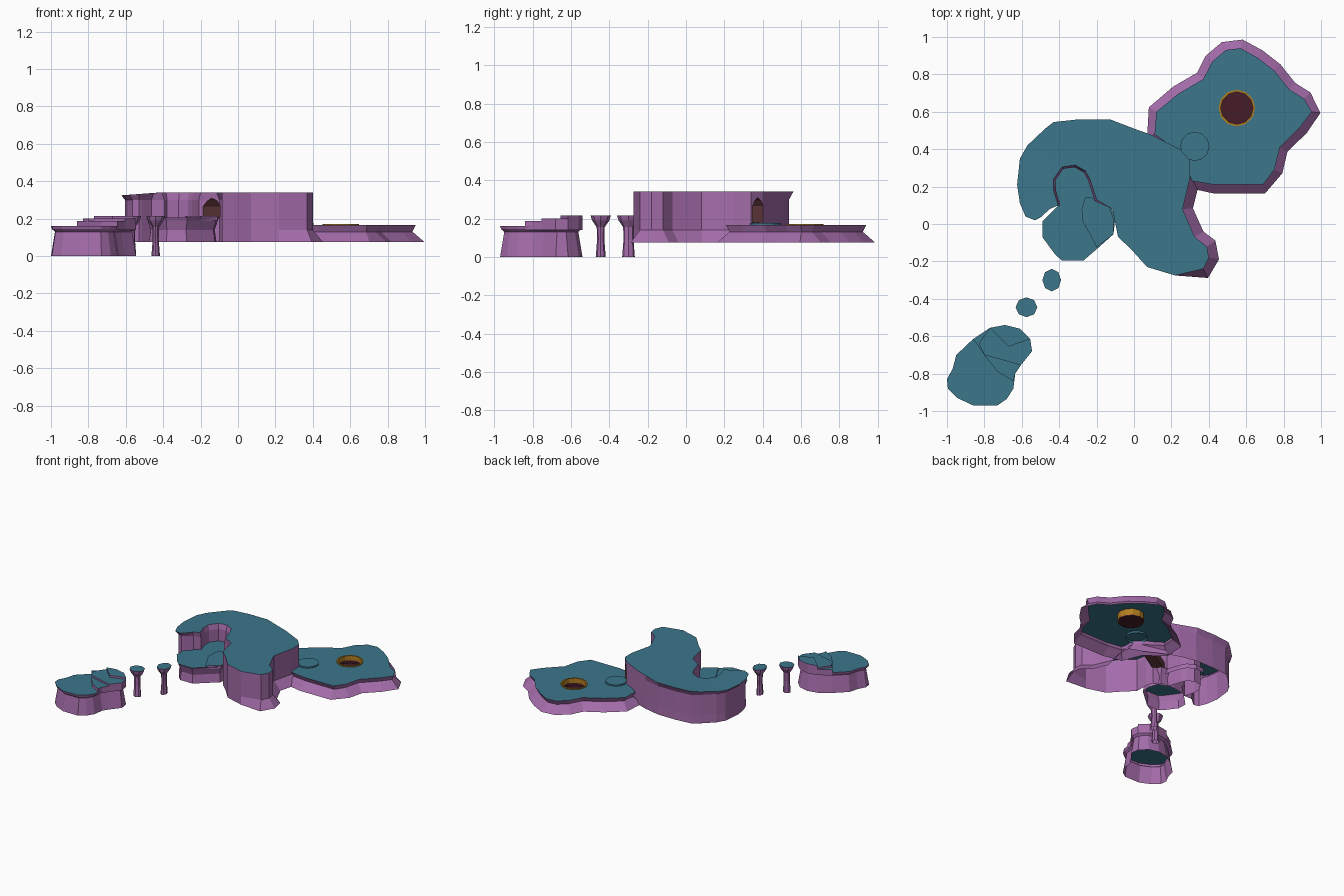
import bpy, bmesh, math
from mathutils import Vector

if "Cube" in bpy.data.objects:
    bpy.data.objects.remove(bpy.data.objects["Cube"])


def material(name, rgb):
    m = bpy.data.materials.new(name)
    m.diffuse_color = (*rgb, 1)
    m.use_nodes = True
    m.node_tree.nodes["Principled BSDF"].inputs["Base Color"].default_value = m.diffuse_color
    return m


ROCK = material("rock_purple", (0.37, 0.15, 0.40))
TURF = material("turf_teal", (0.045, 0.18, 0.26))
BROWN = material("tunnel_brown", (0.14, 0.045, 0.05))
DARK = material("pit_dark_red", (0.06, 0.012, 0.022))
GOLD = material("rim_gold", (0.45, 0.21, 0.015))


def ccw(pts):
    area = sum(a[0] * b[1] - b[0] * a[1] for a, b in zip(pts, pts[1:] + pts[:1]))
    return pts if area > 0 else pts[::-1]


def offset(pts, off):
    # move every outline point along its outward bisector
    out = []
    for i, p in enumerate(pts):
        t = Vector(pts[(i + 1) % len(pts)]) - Vector(pts[i - 1])
        n = Vector((t.y, -t.x)).normalized()
        d = off(*p) if callable(off) else off
        out.append((p[0] + n.x * d, p[1] + n.y * d))
    return out


def add_object(name, bm, mats):
    me = bpy.data.meshes.new(name)
    bm.to_mesh(me)
    bm.free()
    for m in mats:
        me.materials.append(m)
    ob = bpy.data.objects.new(name, me)
    bpy.context.collection.objects.link(ob)
    return ob


def shell(name, pts, levels, mats=(ROCK, TURF), top_z=None, bottom=False):
    # stacked offset outlines with a turf top
    pts = ccw(pts)
    bm = bmesh.new()
    rings = []
    for k, (z, off) in enumerate(levels):
        last = k == len(levels) - 1
        rings.append([bm.verts.new((x, y, top_z(x, y) if last and top_z else z))
                      for x, y in offset(pts, off)])
    n = len(pts)
    for a, b in zip(rings, rings[1:]):
        for i in range(n):
            j = (i + 1) % n
            bm.faces.new((a[i], a[j], b[j], b[i]))
    top = bm.faces.new(rings[-1])
    top.material_index = 1
    if bottom:
        bm.faces.new(rings[0][::-1])
    bmesh.ops.triangulate(bm, faces=[f for f in bm.faces if len(f.verts) > 4])
    return add_object(name, bm, mats)


def carve(ob, cutter):
    # cut with the cutter, then open the underside
    mod = ob.modifiers.new("cut", "BOOLEAN")
    mod.operation = "DIFFERENCE"
    mod.solver = "EXACT"
    mod.material_mode = "TRANSFER"
    mod.object = cutter
    cutter.hide_render = True
    dg = bpy.context.evaluated_depsgraph_get()
    me = bpy.data.meshes.new_from_object(ob.evaluated_get(dg))
    ob.modifiers.clear()
    bm = bmesh.new()
    bm.from_mesh(me)
    zmin = min(v.co.z for v in bm.verts) + 1e-4
    bmesh.ops.delete(bm, geom=[f for f in bm.faces if all(v.co.z < zmin for v in f.verts)],
                     context="FACES")
    bm.to_mesh(me)
    bm.free()
    ob.data = me
    bpy.data.objects.remove(cutter)


def circle(x, y, r, n, ry=None):
    return [(x + r * math.cos(2 * math.pi * i / n),
             y + (ry or r) * math.sin(2 * math.pi * i / n)) for i in range(n)]


# start island with three turf steps
start = [(-1, -.83), (-.97, -.775), (-.95, -.7), (-.86, -.615), (-.77, -.555), (-.69, -.54),
         (-.61, -.56), (-.555, -.615), (-.545, -.68), (-.605, -.755), (-.635, -.8),
         (-.645, -.88), (-.68, -.935), (-.73, -.97), (-.86, -.97), (-.945, -.93), (-.995, -.88)]
shell("start_island", start, [(0, 0), (.13, -.022), (.145, -.005), (.162, 0)])
shell("start_step_low", start[3:11] + [(-.645, -.84), (-.73, -.79), (-.8, -.7)],
      [(.14, 0), (.187, 0)])
shell("start_step_mid", start[4:10] + [(-.71, -.725), (-.8, -.7), (-.83, -.64)],
      [(.16, 0), (.2, 0)])
shell("start_step_high", start[4:8] + [(-.67, -.655)], [(.16, 0), (.215, 0)])

# mushroom stepping pillars
for i, (x, y, rx, ry) in enumerate([(-.44, -.3, .05, .06), (-.575, -.445, .058, .053)]):
    shell(f"stepping_pillar_{i + 1}", circle(x, y, rx, 8, ry),
          [(0, -.027), (.09, -.034), (.155, -.032), (.19, -.008), (.215, 0)])

# landing platform in front of the cave
shell("landing_platform",
      [(-.405, .1), (-.49, .015), (-.49, -.07), (-.42, -.165), (-.385, -.195), (-.27, -.195),
       (-.2, -.135), (-.11, -.055), (-.1, .03), (-.14, .14), (-.26, .15), (-.37, .13)],
      [(.075, -.015), (.14, -.025), (.19, -.008), (.206, 0)])
shell("landing_step",
      [(-.26, .145), (-.145, .13), (-.11, .03), (-.11, -.055), (-.2, -.125), (-.235, -.055),
       (-.275, .015), (-.28, .08)], [(.19, 0), (.215, 0)])

# main plateau wrapped around an alcove
alcove = [(-.115, .08), (-.2, .13), (-.235, .24), (-.26, .285), (-.315, .315), (-.385, .305),
          (-.43, .24), (-.43, .18), (-.405, .1)]
plateau = alcove + [
    (-.45, .08), (-.5, .035), (-.53, .02), (-.58, .04), (-.61, .11), (-.625, .21), (-.61, .35),
    (-.57, .42), (-.475, .51), (-.43, .545), (-.29, .56), (-.13, .56), (0, .51), (.085, .48),
    (.245, .4), (.3, .34), (.3, .25), (.26, .08), (.325, -.07), (.39, -.12), (.4, -.18),
    (.37, -.24), (.22, -.275), (.07, -.23), (-.02, -.13), (-.085, -.07), (-.105, .03)]


def in_alcove(x, y):
    return -.44 < x < -.15 and .09 < y < .33


def skirt(x, y):
    if in_alcove(x, y):
        return .012
    if x > .24 and y < .38:
        return .055
    return -.02 if x < -.1 and y > 0 else 0


def wall(x, y):
    return .012 if in_alcove(x, y) else (-.022 if x < -.1 and y > .01 else 0)


main = shell("main_plateau", plateau,
             [(.075, skirt), (.14, wall), (.3, wall), (.335, 0)], bottom=True,
             top_z=lambda x, y: .34 - max(0, -.42 - x) * .075)
shell("alcove_floor", alcove, [(.17, .01), (.206, .01)])

# tunnel through the plateau
bm = bmesh.new()
d = Vector((.48, .32)).normalized()
ends = []
for (x, y, z) in [(-.19, .07, .212), (.33, .417, .17)]:
    ends.append([bm.verts.new((x - d.y * s, y + d.x * s, h)) for s, h in
                 [(-.038, z), (.038, z), (.038, .265), (.02, .295), (0, .31), (-.02, .295),
                  (-.038, .265)]])
for i in range(7):
    j = (i + 1) % 7
    bm.faces.new((ends[0][i], ends[0][j], ends[1][j], ends[1][i]))
bm.faces.new(ends[0])
bm.faces.new(ends[1])
bmesh.ops.recalc_face_normals(bm, faces=bm.faces)
carve(main, add_object("tunnel_cutter", bm, [BROWN]))

# goal island with its pit
goal = shell("goal_island",
             [(.11, .48), (.12, .6), (.235, .695), (.37, .775), (.42, .87), (.49, .93),
              (.57, .94), (.66, .89), (.75, .82), (.83, .72), (.91, .67), (.95, .6), (.89, .52),
              (.78, .41), (.75, .29), (.69, .21), (.43, .21), (.31, .23), (.25, .38)],
             [(.075, .047), (.12, -.005), (.13, -.018), (.165, 0)], bottom=True)
pit = shell("pit_cutter", circle(.55, .62, .092, 12), [(.11, 0), (.25, 0)],
            mats=(DARK, DARK), bottom=True)
carve(goal, pit)

# gold rim lining the pit
bm = bmesh.new()
loops = [[bm.verts.new((x, y, z)) for x, y in circle(.55, .62, r, 12)]
         for r, z in [(.098, .115), (.098, .172), (.087, .172), (.087, .135)]]
for a, b in zip(loops, loops[1:]):
    for i in range(12):
        j = (i + 1) % 12
        bm.faces.new((a[i], a[j], b[j], b[i]))
add_object("pit_rim", bm, [GOLD])

# low pad outside the tunnel exit
shell("exit_pad", circle(.325, .415, .078, 12), [(.15, 0), (.176, 0)], mats=(TURF, TURF))
